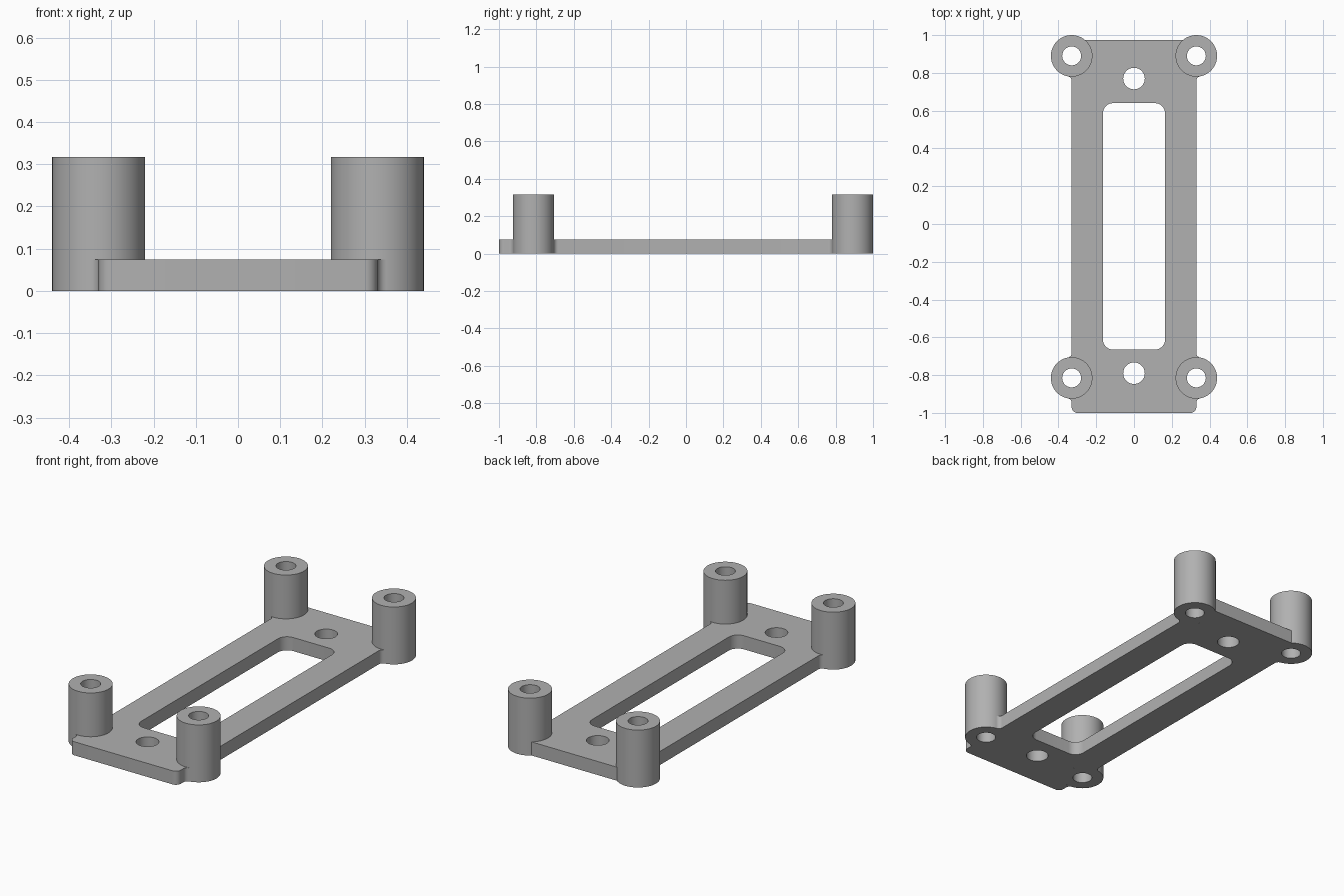
import bpy, bmesh
from math import radians, degrees, cos, sin, asin, atan2, sqrt

cube = bpy.data.objects.get("Cube")
if cube:
    bpy.data.objects.remove(cube)

HALF_W, FRONT, BACK, THICK = 0.33, -1.0, 0.975, 0.075
POST_R, POST_H, POST_HOLE = 0.11, 0.317, 0.05
POST_Y = (-0.815, 0.89)
FILLET, CORNER = 0.024, 0.03

grey = bpy.data.materials.new("light grey")
grey.use_nodes = True
grey.diffuse_color = (0.44, 0.44, 0.44, 1)
grey.node_tree.nodes["Principled BSDF"].inputs["Base Color"].default_value = grey.diffuse_color


def arc(cx, cy, r, a0, a1, n=8):
    """Points on an arc, angles in degrees."""
    angles = [radians(a0 + (a1 - a0) * i / n) for i in range(n + 1)]
    return [(cx + r * cos(a), cy + r * sin(a)) for a in angles]


def circle(cx, cy, r, n=64):
    return arc(cx, cy, r, 0, 360, n)[:-1]


def slab(name, loops, height):
    """Fill an outline with its holes and raise it from the ground."""
    bm = bmesh.new()
    for loop in loops:
        verts = [bm.verts.new((x, y, 0)) for x, y in loop]
        for a, b in zip(verts, verts[1:] + verts[:1]):
            bm.edges.new((a, b))
    bmesh.ops.triangle_fill(bm, edges=bm.edges[:], use_beauty=True, normal=(0, 0, 1))
    top = bmesh.ops.extrude_face_region(bm, geom=bm.faces[:], use_keep_orig=True)["geom"]
    bmesh.ops.translate(bm, vec=(0, 0, height),
                        verts=[v for v in top if isinstance(v, bmesh.types.BMVert)])
    bmesh.ops.recalc_face_normals(bm, faces=bm.faces[:])
    mesh = bpy.data.meshes.new(name)
    bm.to_mesh(mesh)
    bm.free()
    mesh.materials.append(grey)
    obj = bpy.data.objects.new(name, mesh)
    bpy.context.collection.objects.link(obj)
    bpy.ops.object.select_all(action="DESELECT")
    obj.select_set(True)
    bpy.context.view_layer.objects.active = obj
    bpy.ops.object.shade_smooth_by_angle(angle=radians(30))


# Plate outline, left half: rounded front corner, then post seats with fillets
rise = sqrt((POST_R + FILLET) ** 2 - FILLET ** 2)
tangent = degrees(atan2(rise, FILLET))
fx = HALF_W + FILLET
front_y, back_y = POST_Y
half = arc(HALF_W - CORNER, FRONT + CORNER, CORNER, -90, 0)
half += arc(fx, front_y - rise, FILLET, 180, 180 - tangent)
half += arc(HALF_W, front_y, POST_R, -tangent, tangent - 360, 32)[1:-1]
half += arc(fx, front_y + rise, FILLET, tangent - 180, -180)
half += arc(fx, back_y - rise, FILLET, 180, 180 - tangent)
back_angle = -180 - degrees(asin((BACK - back_y) / POST_R))
half += arc(HALF_W, back_y, POST_R, -tangent, back_angle, 24)[1:]
outline = half + [(-x, y) for x, y in reversed(half)]

# Long rounded slot
sx, s0, s1, sr = 0.165, -0.665, 0.64, 0.055
slot = (arc(sx - sr, s0 + sr, sr, -90, 0) + arc(sx - sr, s1 - sr, sr, 0, 90)
        + arc(sr - sx, s1 - sr, sr, 90, 180) + arc(sr - sx, s0 + sr, sr, 180, 270))

slab("base_plate", [outline, slot, circle(0, 0.77, 0.057), circle(0, -0.79, 0.057)], THICK)

# Four hollow standoffs
for side, sign in (("left", 1), ("right", -1)):
    for end, y in zip(("front", "back"), POST_Y):
        slab(f"{end}_{side}_post",
             [circle(sign * HALF_W, y, POST_R), circle(sign * HALF_W, y, POST_HOLE)], POST_H)
